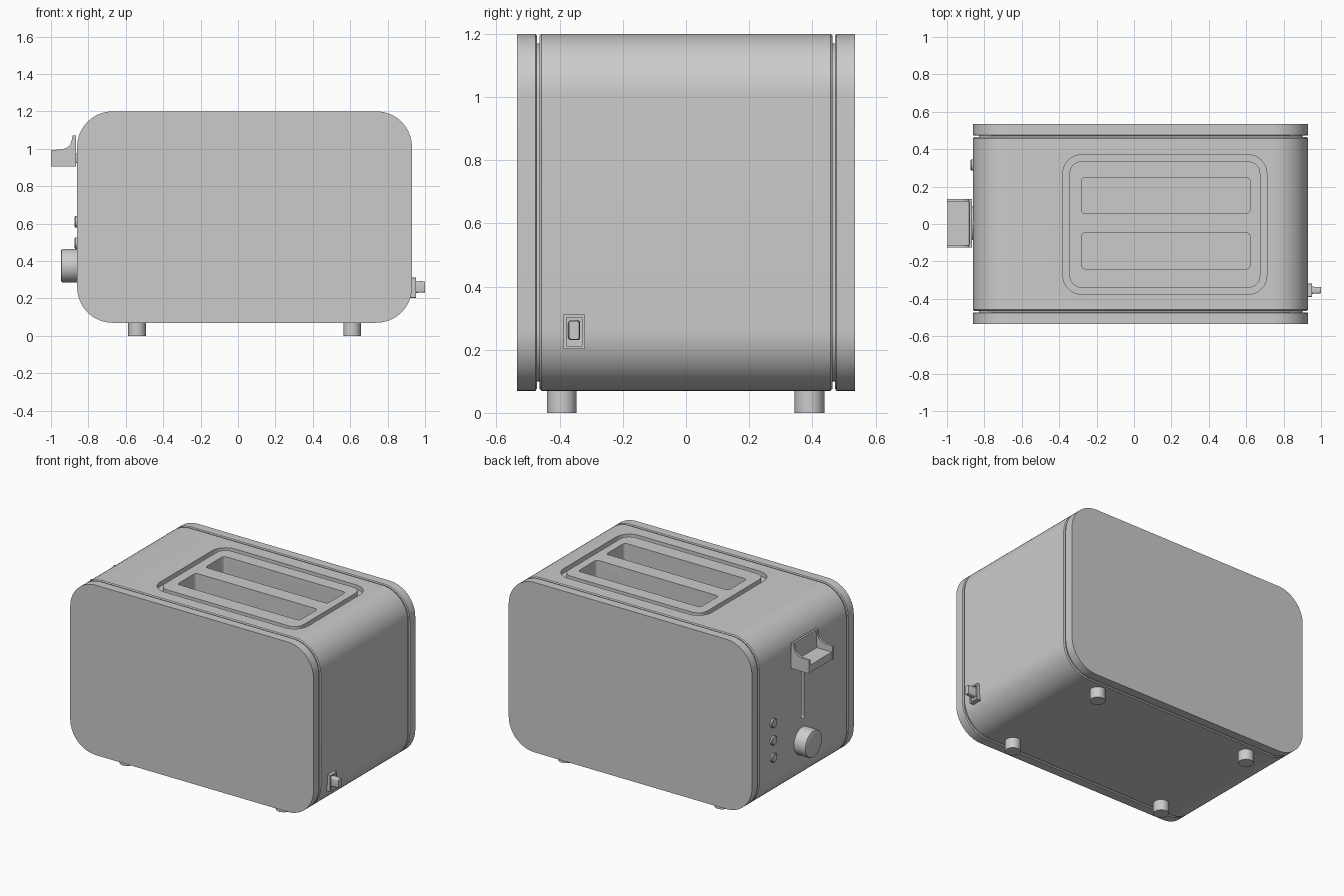
import bpy, bmesh
from math import sin, cos, pi, radians

if "Cube" in bpy.data.objects:
    bpy.data.objects.remove(bpy.data.objects["Cube"])

AX = {'x': lambda u, v, w: (w, u, v),
      'y': lambda u, v, w: (u, w, v),
      'z': lambda u, v, w: (u, v, w)}


def finish(name, bm):
    bmesh.ops.remove_doubles(bm, verts=bm.verts, dist=1e-5)
    bmesh.ops.recalc_face_normals(bm, faces=bm.faces)
    me = bpy.data.meshes.new(name)
    bm.to_mesh(me)
    bm.free()
    ob = bpy.data.objects.new(name, me)
    bpy.context.collection.objects.link(ob)
    return ob


def smooth(ob):
    bpy.ops.object.select_all(action='DESELECT')
    ob.select_set(True)
    bpy.context.view_layer.objects.active = ob
    bpy.ops.object.shade_smooth_by_angle(angle=radians(30))


def loft(name, axis, c, h, r, sections, n=8, shade=True):
    """Rounded rectangle swept along an axis; sections are (position, inset)."""
    bm = bmesh.new()
    rings = []
    for w, inset in sections:
        rr = max(r - inset, 0.001)
        ring = []
        for k, (su, sv) in enumerate([(1, 1), (-1, 1), (-1, -1), (1, -1)]):
            for i in range(n + 1):
                a = (k + i / n) * pi / 2
                u = c[0] + su * (h[0] - inset - rr) + rr * cos(a)
                v = c[1] + sv * (h[1] - inset - rr) + rr * sin(a)
                ring.append(bm.verts.new(AX[axis](u, v, w)))
        rings.append(ring)
    m = len(rings[0])
    for a, b in zip(rings, rings[1:]):
        for i in range(m):
            j = (i + 1) % m
            bm.faces.new((a[i], a[j], b[j], b[i]))
    bm.faces.new(rings[0])
    bm.faces.new(rings[-1])
    ob = finish(name, bm)
    if shade:
        smooth(ob)
    return ob


def extrude_y(name, pts, y0, y1):
    bm = bmesh.new()
    a, b = [[bm.verts.new((x, y, z)) for x, z in pts] for y in (y0, y1)]
    for i in range(len(pts)):
        j = (i + 1) % len(pts)
        bm.faces.new((a[i], a[j], b[j], b[i]))
    bm.faces.new(a)
    bm.faces.new(b)
    ob = finish(name, bm)
    smooth(ob)
    return ob


def cut(ob, cutters):
    bpy.context.view_layer.objects.active = ob
    for c in cutters:
        c.hide_render = True
        mod = ob.modifiers.new("cut", 'BOOLEAN')
        mod.operation = 'DIFFERENCE'
        mod.solver = 'EXACT'
        mod.object = c
        bpy.ops.object.modifier_apply(modifier=mod.name)
    smooth(ob)


# Main shell with narrow recessed seams, plus the two end panels
C, H, R = (0.035, 0.635), (0.895, 0.565), 0.19
half = [(0.475, 0.03), (0.464, 0.03), (0.464, 0.006), (0.458, 0.0)]
body = loft("body_shell", 'y', C, H, R,
            [(-y, i) for y, i in half] + half[::-1], 16)
for side, s in (("front", -1), ("back", 1)):
    loft(side + "_panel", 'y', C, H, R,
         [(s * 0.535, 0.0), (s * 0.477, 0.0), (s * 0.472, 0.006), (s * 0.472, 0.05)], 16)

# Slot panel sits in a pocket, leaving a groove around it
PC = (0.165, -0.003)
panel = loft("slot_panel", 'z', PC, (0.51, 0.338), 0.065, [(1.15, 0), (1.199, 0)])
pocket = loft("pocket_cutter", 'z', PC, (0.545, 0.373), 0.1, [(1.17, 0), (1.3, 0)], shade=False)
slots = [loft("slot_cutter", 'z', (0.17, y), (0.45, 0.097), 0.02,
              [(0.4, 0), (1.3, 0)], 4, False) for y in (0.152, -0.143)]
track = loft("track_cutter", 'x', (0.0, 0.75), (0.014, 0.23), 0.014,
             [(-0.95, 0), (-0.82, 0)], 6, False)
cut(body, [pocket, track] + slots)
cut(panel, slots)
for ob in [pocket, track] + slots:
    bpy.data.objects.remove(ob)

# Push lever: two cheeks, tray and stem
cheek = [(-1, 0.905), (-1, 0.993), (-0.94, 0.997), (-0.915, 1.005), (-0.898, 1.02),
         (-0.889, 1.045), (-0.885, 1.072), (-0.866, 1.072), (-0.866, 0.905)]
tray = [(-0.996, 0.905), (-0.996, 0.955), (-0.885, 0.955), (-0.88, 1.072),
        (-0.866, 1.072), (-0.866, 0.905)]
extrude_y("lever_cheek_a", cheek, -0.126, -0.111)
extrude_y("lever_cheek_b", cheek, 0.119, 0.134)
extrude_y("lever_tray", tray, -0.111, 0.119)
loft("lever_stem", 'x', (0.004, 0.95), (0.012, 0.025), 0.004, [(-0.88, 0), (-0.82, 0)], 2)

# Browning knob and buttons
loft("knob", 'x', (0.005, 0.375), (0.09, 0.09), 0.09,
     [(-0.85, 0), (-0.937, 0), (-0.943, 0.003), (-0.946, 0.009)], 12)
for i in range(3):
    loft(f"button_{i + 1}", 'x', (0.315, 0.61 - 0.115 * i), (0.03, 0.03), 0.03,
         [(-0.85, 0), (-0.87, 0), (-0.874, 0.005)], 8)

# Cord socket and plug
loft("socket_frame", 'x', (-0.354, 0.257), (0.035, 0.055), 0.002,
     [(0.9, 0), (0.951, 0), (0.951, 0.01), (0.941, 0.01)], 1)
loft("cord_plug", 'x', (-0.354, 0.262), (0.019, 0.032), 0.01,
     [(0.93, 0), (0.955, 0), (1.0, 0.003)], 4)

# Feet
for x in (-0.54, 0.61):
    for y in (-0.393, 0.391):
        loft("foot", 'z', (x, y), (0.047, 0.047), 0.047, [(0, 0), (0.1, 0)], 8)
